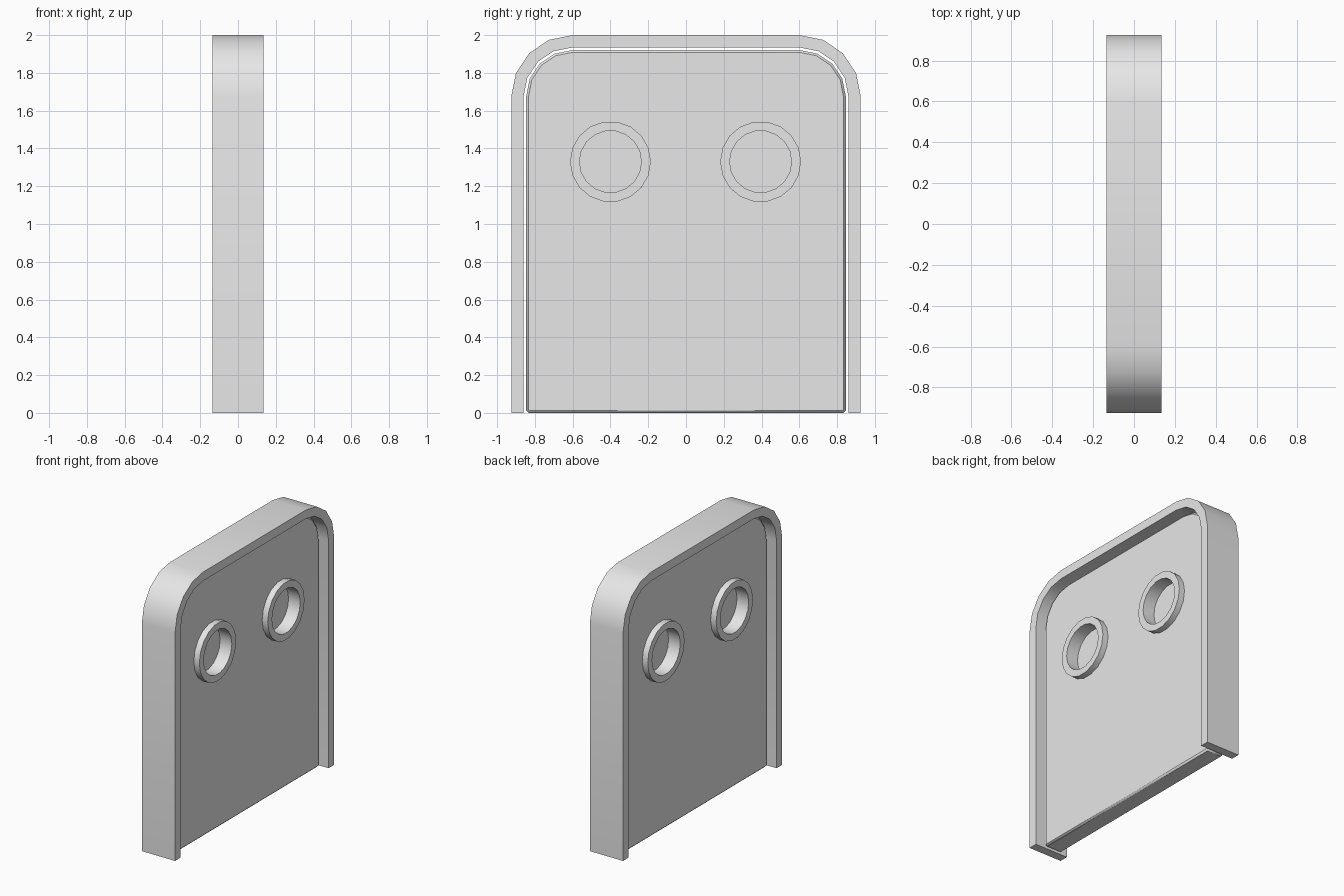
import bpy, bmesh
from math import pi, sin, cos

cube = bpy.data.objects.get("Cube")
if cube:
    bpy.data.objects.remove(cube, do_unlink=True)

grey = bpy.data.materials.new("light grey")
grey.use_nodes = True
colour = (0.8, 0.8, 0.8, 1)
grey.diffuse_color = colour
grey.node_tree.nodes["Principled BSDF"].inputs["Base Color"].default_value = colour

CORNER_Y, CORNER_Z = 0.6, 1.675   # centre of the rounded corners


def arch(radius, base):
    """Outline of an arched door in (y, z), from one foot to the other."""
    right = [(CORNER_Y + radius, base)]
    for i in range(5):
        a = i * pi / 8
        right.append((CORNER_Y + radius * cos(a), CORNER_Z + radius * sin(a)))
    return right + [(-y, z) for y, z in reversed(right)]


def extruded(name, outline, half):
    """Solid made by pushing a (y, z) outline through the thickness."""
    bm = bmesh.new()
    face = bm.faces.new([bm.verts.new((-half, y, z)) for y, z in outline])
    grown = bmesh.ops.extrude_face_region(bm, geom=[face])["geom"]
    bmesh.ops.translate(bm, vec=(2 * half, 0, 0),
                        verts=[g for g in grown if isinstance(g, bmesh.types.BMVert)])
    return finish(name, bm)


def finish(name, bm):
    bmesh.ops.recalc_face_normals(bm, faces=bm.faces)
    mesh = bpy.data.meshes.new(name)
    bm.to_mesh(mesh)
    bm.free()
    mesh.materials.append(grey)
    ob = bpy.data.objects.new(name, mesh)
    bpy.context.collection.objects.link(ob)
    return ob


def smooth(ob):
    bpy.ops.object.select_all(action="DESELECT")
    ob.select_set(True)
    bpy.context.view_layer.objects.active = ob
    bpy.ops.object.shade_smooth_by_angle(angle=pi / 6)


def lathe(name, profile, y, z, sides=18):
    """Spin an (x, radius) profile about an axis through the door."""
    bm = bmesh.new()
    rings = [[bm.verts.new((x, y + r * cos(2 * pi * i / sides), z + r * sin(2 * pi * i / sides)))
              for i in range(sides)] for x, r in profile]
    for a, b in zip(rings, rings[1:]):
        for i in range(sides):
            j = (i + 1) % sides
            bm.faces.new((a[i], a[j], b[j], b[i]))
    bm.faces.new(rings[0])
    bm.faces.new(rings[-1])
    return finish(name, bm)


# Arched surround, open at the floor
frame = extruded("door_frame", arch(0.325, 0) + arch(0.26, 0)[::-1], 0.135)
smooth(frame)

# Panel set back in the surround with a narrow gap all round
panel = extruded("door_panel", arch(0.246, 0), 0.07)
bevel = panel.modifiers.new("edge", "BEVEL")
bevel.width = 0.012
bevel.segments = 1
smooth(panel)

# Round windows with a raised rim and recessed pane on both faces
for side, y in (("left", 0.395), ("right", -0.4)):
    cutter = lathe("window_cutter_" + side, [(-0.2, 0.19), (0.2, 0.19)], y, 1.33)
    cutter.hide_render = True
    cutter.hide_viewport = True
    hole = panel.modifiers.new("hole_" + side, "BOOLEAN")
    hole.object = cutter
    hole.solver = "EXACT"
    window = lathe("window_" + side,
                   [(-0.02, 0.164), (-0.115, 0.164), (-0.115, 0.214),
                    (0.115, 0.214), (0.115, 0.164), (0.02, 0.164)], y, 1.33)
    smooth(window)
